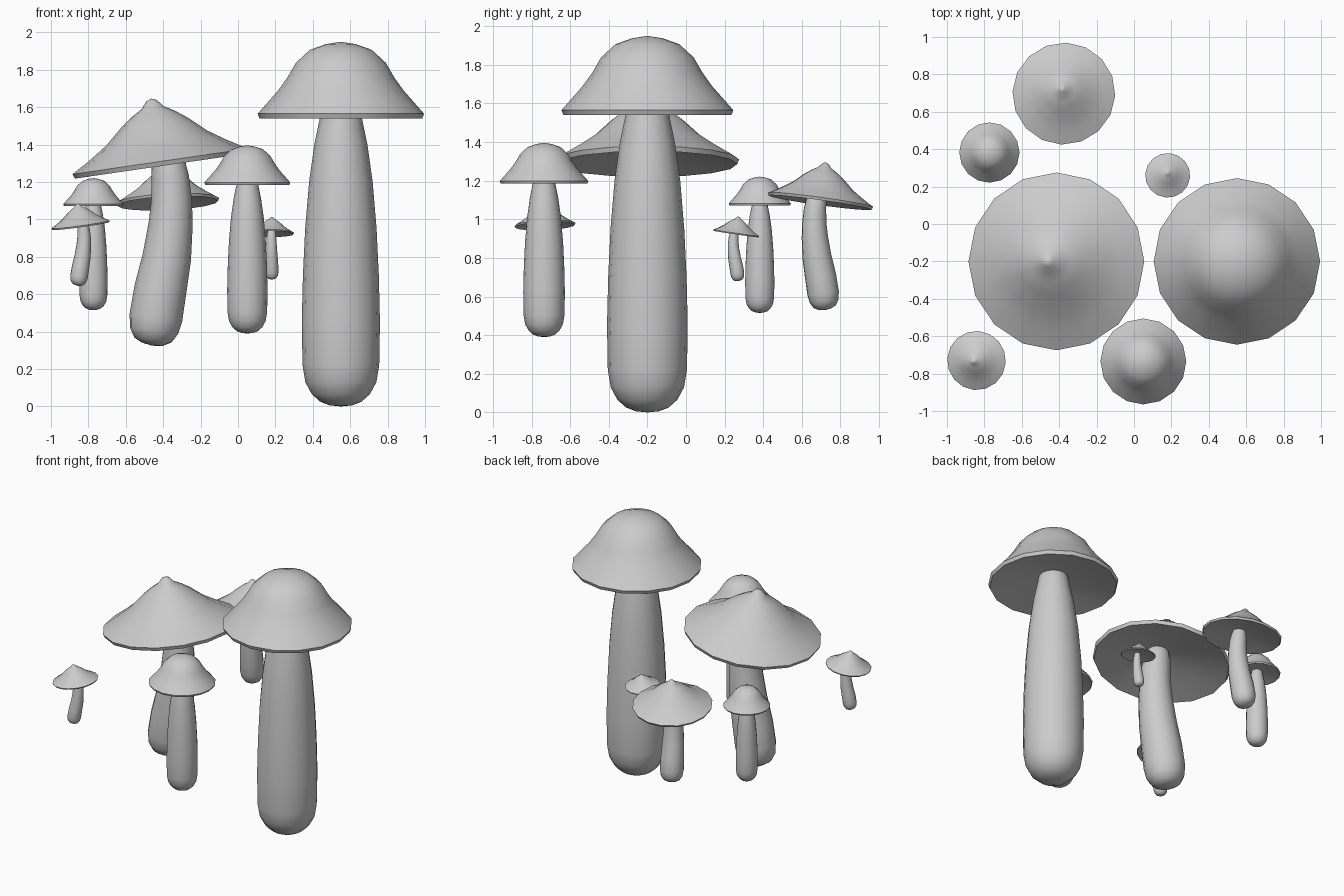
import bpy, bmesh, math
from mathutils import Matrix, Vector

if "Cube" in bpy.data.objects:
    bpy.data.objects.remove(bpy.data.objects["Cube"])

SIDES = 16

# (centre x, z, radius) rings, from the rounded foot to the top
STRAIGHT_STEM = [(0, 0, 0), (0, .006, .06), (0, .025, .11), (0, .065, .155),
                 (0, .13, .19), (0, .22, .205), (0, .45, .209), (0, .7, .203),
                 (0, .95, .191), (0, 1.2, .17), (0, 1.4, .142), (0, 1.54, .113),
                 (0, 1.6, .102), (0, 1.66, .07)]
BENT_STEM = [(-.045, 0, 0), (-.044, .007, .055), (-.04, .03, .1), (-.034, .08, .13),
             (-.024, .15, .142), (0, .3, .14), (.035, .475, .13), (.055, .65, .118),
             (.06, .775, .109), (.053, .9, .1), (.04, .985, .09), (.03, 1.05, .07)]
# caps: outer skin, thin rim, hollow underside (z measured from rim)
DOME_CAP = [(0, 0, .385), (0, .385 - .012, .0)]
DOME_CAP = [(0, .385, 0), (0, .372, .08), (0, .342, .165), (0, .273, .24), (0, .195, .285),
            (0, .125, .335), (0, 0, .445), (0, -.025, .435), (0, .005, .3),
            (0, .04, .12), (0, .045, 0)]
POINTED_CAP = [(0, .34, 0), (0, .328, .028), (0, .29, .06), (0, .258, .115), (0, .21, .18),
               (0, .125, .275), (0, .062, .37), (0, 0, .475), (0, -.025, .465), (0, .01, .3),
               (0, .045, .11), (0, .05, 0)]


def loft(name, rings, matrix, follow=False):
    """Skin circles along a path in the xz plane; follow tilts them to the path."""
    bm = bmesh.new()
    loops = []
    for i, (x, z, r) in enumerate(rings):
        tilt = 0
        if follow:
            a, b = rings[max(i - 1, 0)], rings[min(i + 1, len(rings) - 1)]
            tilt = math.atan2(b[0] - a[0], b[1] - a[1])
        rot = Matrix.Rotation(tilt, 3, 'Y')
        if r == 0:
            loops.append([bm.verts.new((x, 0, z))])
            continue
        loops.append([bm.verts.new(Vector((x, 0, z)) + rot @ Vector(
            (r * math.cos(k * math.tau / SIDES), r * math.sin(k * math.tau / SIDES), 0)))
            for k in range(SIDES)])
    for a, b in zip(loops, loops[1:]):
        for k in range(SIDES):
            n = (k + 1) % SIDES
            if len(a) == 1:
                bm.faces.new((a[0], b[k], b[n]))
            elif len(b) == 1:
                bm.faces.new((a[k], b[0], a[n]))
            else:
                bm.faces.new((a[k], b[k], b[n], a[n]))
    if len(loops[-1]) > 1:
        bm.faces.new(loops[-1])
    bmesh.ops.recalc_face_normals(bm, faces=bm.faces)
    mesh = bpy.data.meshes.new(name)
    bm.to_mesh(mesh)
    bm.free()
    obj = bpy.data.objects.new(name, mesh)
    bpy.context.collection.objects.link(obj)
    obj.matrix_world = matrix
    bpy.ops.object.select_all(action='DESELECT')
    obj.select_set(True)
    bpy.context.view_layer.objects.active = obj
    bpy.ops.object.shade_smooth_by_angle(angle=math.radians(50))


def place(x, y, z, scale, turn):
    return (Matrix.Translation((x, y, z)) @ Matrix.Rotation(math.radians(turn), 4, 'Z')
            @ Matrix.Scale(scale, 4))


# Upright round mushrooms: x, y, foot z, scale
for size, x, y, z, s in [("large", .55, -.2, 0, 1), ("medium", .05, -.735, .39, .516),
                         ("small", -.773, .382, .515, .362)]:
    m = place(x, y, z, s, 0)
    loft(f"{size}_round_stem", STRAIGHT_STEM, m)
    loft(f"{size}_round_cap", DOME_CAP, m @ Matrix.Translation((0, 0, 1.565)))

# Bent mushrooms with tilted pointed caps: x, y, foot z, scale, turn
for size, x, y, z, s, turn in [("large", -.415, -.2, .325, 1, 0),
                               ("medium", -.375, .697, .53, .579, -70),
                               ("small", -.842, -.73, .645, .333, 18),
                               ("tiny", .18, .26, .68, .253, -95)]:
    m = place(x, y, z, s, turn)
    loft(f"{size}_bent_stem", BENT_STEM, m, follow=True)
    loft(f"{size}_pointed_cap", POINTED_CAP, m @ Matrix.Translation((0, 0, .985))
         @ Matrix.Rotation(math.radians(-8.3), 4, 'Y'))
